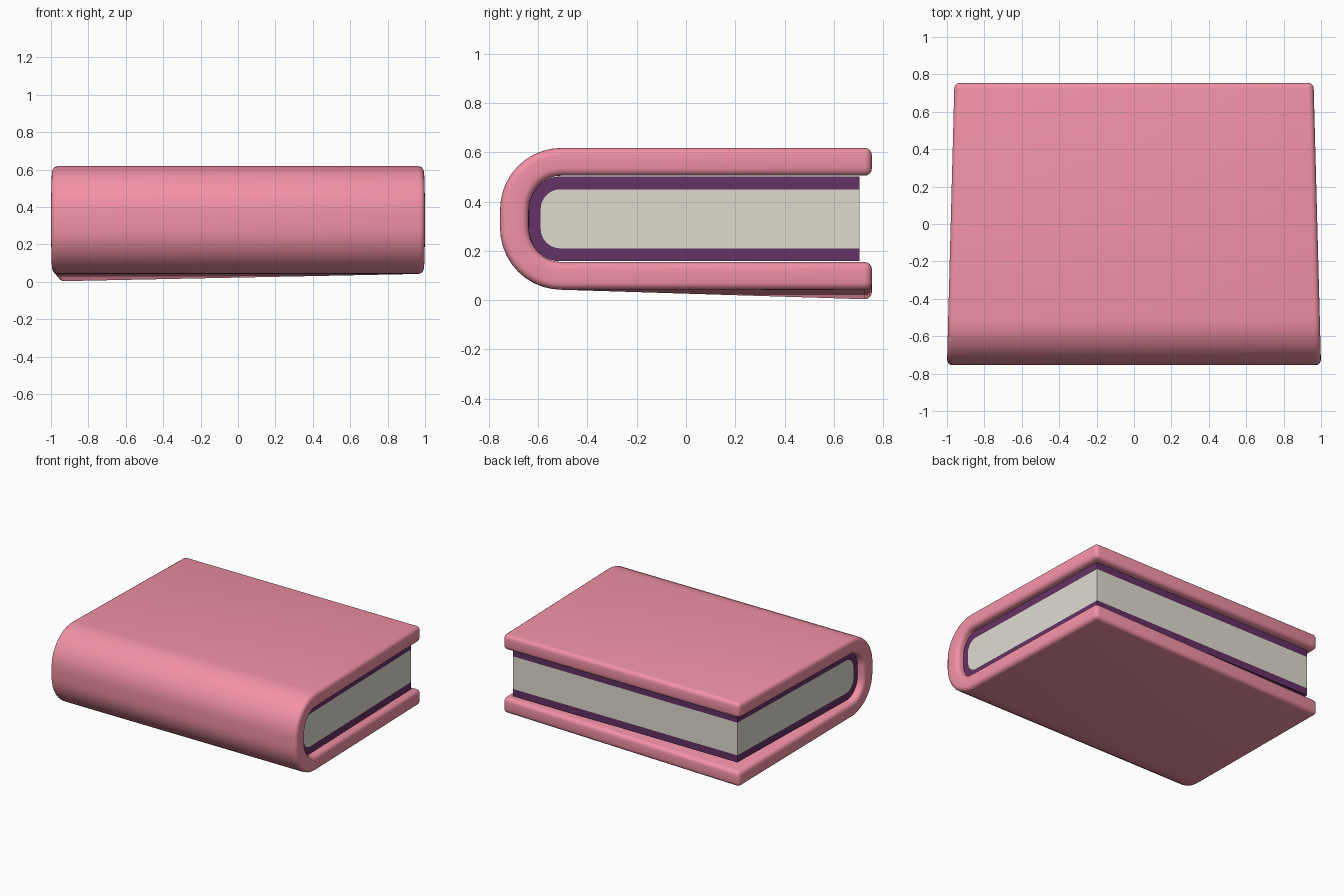
import bpy, bmesh, math

if "Cube" in bpy.data.objects:
    bpy.data.objects.remove(bpy.data.objects["Cube"])

MID_Z = 0.33      # height of the spine's centre line
BACK = 0.755      # fore edge of the cover


def material(name, rgb):
    m = bpy.data.materials.new(name)
    m.diffuse_color = (*rgb, 1)
    m.use_nodes = True
    m.node_tree.nodes["Principled BSDF"].inputs["Base Color"].default_value = m.diffuse_color
    return m


def u_path(y_front, y_back, half_h, ry, rz, n=10):
    """U outline from the lower back end, round the spine, to the upper back end."""
    lower = [(y_back, -half_h)]
    for i in range(n + 1):
        a = math.pi / 2 * i / n
        lower.append((y_front + ry - ry * math.sin(a), -half_h + rz - rz * math.cos(a)))
    upper = [(y, -z) for y, z in reversed(lower)]
    return [(y, z + MID_Z) for y, z in lower + upper]


def half_width(y, inset):
    return 0.98 - 0.0265 * y - inset


def finish(name, bm, mat, bevel=0):
    bmesh.ops.recalc_face_normals(bm, faces=bm.faces)
    me = bpy.data.meshes.new(name)
    bm.to_mesh(me)
    bm.free()
    me.materials.append(mat)
    ob = bpy.data.objects.new(name, me)
    bpy.context.collection.objects.link(ob)
    bpy.ops.object.select_all(action='DESELECT')
    ob.select_set(True)
    bpy.context.view_layer.objects.active = ob
    if bevel:
        b = ob.modifiers.new("round_edges", 'BEVEL')
        b.width, b.segments, b.limit_method = bevel, 4, 'ANGLE'
        b.angle_limit = math.radians(45)
        bpy.ops.object.modifier_apply(modifier=b.name)
    bpy.ops.object.shade_smooth_by_angle(angle=math.radians(35))
    return ob


def rows(bm, path, inset):
    return [[bm.verts.new((s * half_width(y, inset), y, z)) for y, z in path] for s in (-1, 1)]


def u_shell(name, outer, inner, inset, mat, bevel=0, sag=0):
    """Thick U-shaped wrap between two outlines, tapering towards the fore edge."""
    bm = bmesh.new()
    o, n = rows(bm, outer, inset), rows(bm, inner, inset)
    for i in range(len(outer) - 1):
        j = i + 1
        bm.faces.new((o[0][i], o[0][j], o[1][j], o[1][i]))
        bm.faces.new((n[0][i], n[1][i], n[1][j], n[0][j]))
        for s in (0, 1):
            bm.faces.new((o[s][i], o[s][j], n[s][j], n[s][i]))
    for e in (0, -1):
        bm.faces.new((o[0][e], o[1][e], n[1][e], n[0][e]))
    # lower board droops at its back left corner
    for v in bm.verts:
        if v.co.z < MID_Z and v.co.y > 0:
            v.co.z -= sag * (0.96 - v.co.x) / 1.92
    return finish(name, bm, mat, bevel)


pink = material("cover_pink", (0.89, 0.285, 0.38))
purple = material("lining_purple", (0.13, 0.032, 0.13))
cream = material("paper_cream", (0.73, 0.71, 0.62))

# Cover with rounded spine
u_shell("cover", u_path(-0.755, BACK, 0.288, 0.25, 0.25),
        u_path(-0.638, BACK, 0.175, 0.13, 0.14), 0, pink, 0.03, 0.04)

# Lining between cover and pages
page_path = u_path(-0.59, 0.705, 0.12, 0.08, 0.08)
u_shell("lining", u_path(-0.642, 0.705, 0.172, 0.13, 0.14), page_path, 0.05, purple)

# Page block
bm = bmesh.new()
left, right = rows(bm, page_path, 0.05)
bm.faces.new(left)
bm.faces.new(right)
for i in range(len(left)):
    j = (i + 1) % len(left)
    if (left[i].co - left[j].co).length > 1e-6:
        bm.faces.new((left[i], left[j], right[j], right[i]))
finish("pages", bm, cream)
